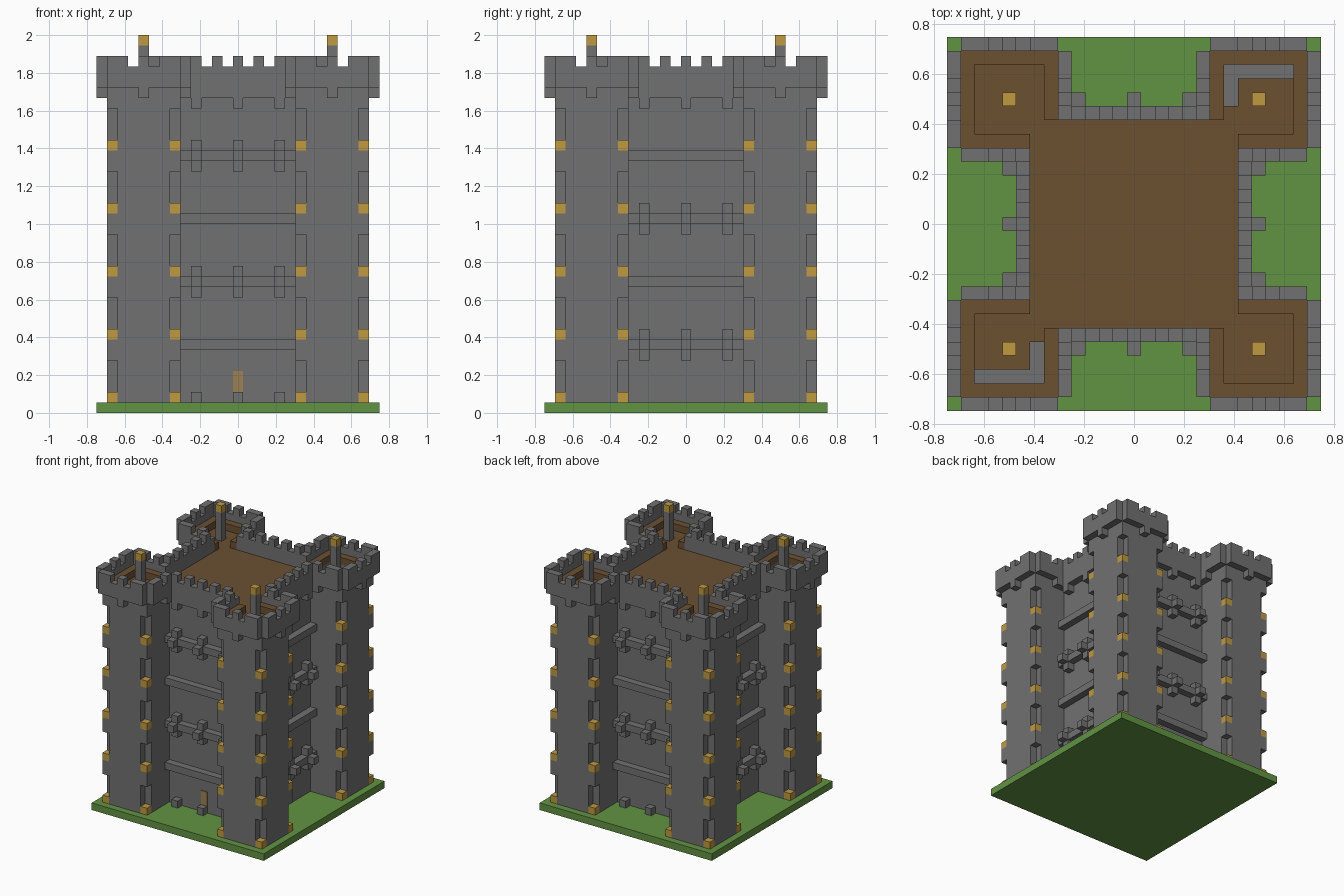
import bpy, bmesh
from mathutils import Vector

cube = bpy.data.objects.get("Cube")
if cube:
    bpy.data.objects.remove(cube, do_unlink=True)

U = 1 / 18  # edge length of one block


def material(name, rgb):
    m = bpy.data.materials.new(name)
    m.use_nodes = True
    m.diffuse_color = (*rgb, 1)
    bsdf = m.node_tree.nodes["Principled BSDF"]
    bsdf.inputs["Base Color"].default_value = (*rgb, 1)
    bsdf.inputs["Roughness"].default_value = 0.9
    return m


STONE = material("stone_grey", (0.165, 0.165, 0.165))
GRASS = material("grass_green", (0.12, 0.29, 0.055))
WOOD = material("wood_brown", (0.145, 0.083, 0.031))
LAMP = material("lamp_gold", (0.52, 0.32, 0.055))
DOOR = material("door_tan", (0.33, 0.22, 0.09))


class Part:
    """Collects blocks given as inclusive ranges of block cells."""

    def __init__(self, name, mat):
        self.name, self.mat, self.bm = name, mat, bmesh.new()

    def box(self, x, y, z, sx=1, sy=1, turn=0):
        lo = Vector((x[0] - 0.5, y[0] - 0.5, z[0]))
        hi = Vector((x[1] + 0.5, y[1] + 0.5, z[1] + 1))
        mid, size = (lo + hi) / 2, hi - lo
        mid.x, mid.y = mid.x * sx, mid.y * sy
        for _ in range(turn):
            mid.x, mid.y = -mid.y, mid.x
            size.x, size.y = size.y, size.x
        made = bmesh.ops.create_cube(self.bm, size=1)["verts"]
        for v in made:
            v.co = Vector([c * s + m for c, s, m in zip(v.co, size, mid)]) * U

    def finish(self):
        mesh = bpy.data.meshes.new(self.name)
        self.bm.to_mesh(mesh)
        self.bm.free()
        mesh.materials.append(self.mat)
        bpy.context.collection.objects.link(bpy.data.objects.new(self.name, mesh))


# Ground slab
ground = Part("ground", GRASS)
ground.box((-13, 13), (-13, 13), (0, 0))
ground.finish()

# Central keep and its roof
keep = Part("keep", STONE)
keep.box((-7, 7), (-7, 7), (1, 29))
keep.finish()
roof = Part("keep_roof", WOOD)
roof.box((-7, 7), (-7, 7), (30, 30))
roof.finish()

# Keep parapet, beams and corbels, repeated on the four sides
parapet = Part("keep_parapet", STONE)
beams = Part("wall_beams", STONE)
corbels = Part("wall_corbels", STONE)
for turn in range(4):
    parapet.box((-5, 5), (8, 8), (30, 32), turn=turn)
    for k in range(-4, 5, 2):
        parapet.box((k, k), (8, 8), (33, 33), turn=turn)
    for z in (6, 12, 18, 24):
        beams.box((-5, 5), (8, 8), (z, z), turn=turn)
    crossed = (12, 24) if turn % 2 == 0 else (6, 18)
    for k in (-4, 0, 4):
        corbels.box((k, k), (8, 8), (29, 29), turn=turn)
        if turn % 2 == 0:
            corbels.box((k, k), (8, 8), (1, 1), turn=turn)
        for z in crossed:
            corbels.box((k, k), (8, 8), (z - 1, z + 1), turn=turn)
            corbels.box((k, k), (9, 9), (z, z), turn=turn)
for part in (parapet, beams, corbels):
    part.finish()

# Corner towers, mirrored to the four quadrants
for sx, sy in ((1, 1), (-1, 1), (-1, -1), (1, -1)):
    tag = ("back" if sy > 0 else "front") + ("_left" if sx > 0 else "_right")
    body = Part(tag + "_tower", STONE)
    floor = Part(tag + "_tower_floor", WOOD)
    crown = Part(tag + "_tower_parapet", STONE)
    lamps = Part(tag + "_tower_lamps", LAMP)
    pole = Part(tag + "_pole", STONE)

    def both(part, a, b, z):
        """Adds a block and its twin across the tower's diagonal."""
        part.box(a, b, z, sx, sy)
        part.box(b, a, z, sx, sy)

    # Shaft with notched corners
    both(body, (6, 12), (7, 11), (1, 29))
    both(body, (12, 12), (7, 11), (30, 30))
    both(body, (6, 6), (8, 11), (30, 30))
    for z in range(1, 31):
        step = (z - 1) % 6
        if step in (0, 4, 5):
            target = lamps if step == 0 else body
            both(target, (6, 6), (12, 12), (z, z))
            target.box((12, 12), (12, 12), (z, z), sx, sy)

    # Floor, with a stair opening in two of the towers, and raised walkway
    if sx == sy:
        floor.box((7, 11), (7, 8), (30, 30), sx, sy)
        floor.box((8, 11), (9, 10), (30, 30), sx, sy)
    else:
        floor.box((7, 11), (7, 11), (30, 30), sx, sy)
    both(floor, (6, 6), (8, 12), (31, 31))
    both(floor, (12, 12), (7, 11), (31, 31))
    floor.box((12, 12), (12, 12), (31, 31), sx, sy)

    # Overhanging parapet with merlons and brackets
    both(crown, (6, 12), (13, 13), (31, 32))
    both(crown, (5, 5), (9, 12), (31, 32))
    for m in ((6, 7), (9, 9), (11, 12)):
        both(crown, m, (13, 13), (33, 33))
        if m[0] > 7:
            both(crown, m, (5, 5), (33, 33))
    for edge in (5, 13):
        both(crown, (9, 9), (edge, edge), (30, 30))

    # Pole topped by a lamp
    pole.box((9, 9), (9, 9), (31, 34), sx, sy)
    lamps.box((9, 9), (9, 9), (35, 35), sx, sy)
    for part in (body, floor, crown, lamps, pole):
        part.finish()

# Thin front door plate
door = Part("front_door", DOOR)
door.box((0, 0), (-7.05, -8), (2, 3))
for v in door.bm.verts:
    v.co.y = -7.5 * U - (0.006 if v.co.y < -7.5 * U else 0)
bmesh.ops.recalc_face_normals(door.bm, faces=door.bm.faces)
door.finish()
